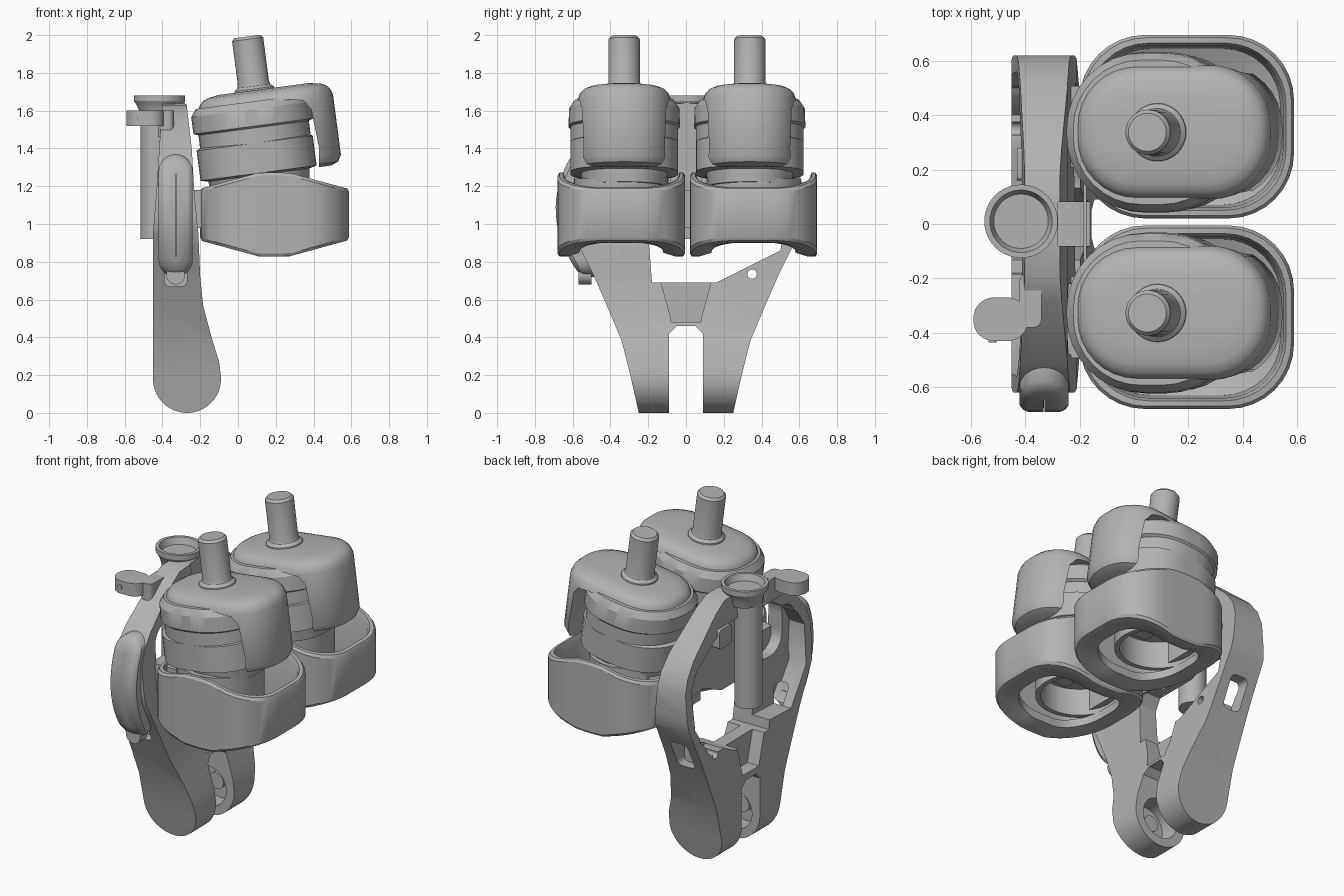
import bpy, bmesh, math
from mathutils import Matrix, Vector

if "Cube" in bpy.data.objects:
    bpy.data.objects.remove(bpy.data.objects["Cube"])

grey = bpy.data.materials.new("plain grey")
grey.use_nodes = True
GREY = (0.45, 0.45, 0.45, 1)
grey.diffuse_color = GREY
grey.node_tree.nodes["Principled BSDF"].inputs["Base Color"].default_value = GREY
parts = []


def loft(name, loops, matrix=None, cyclic=False):
    """Skin a row of equal loops, either capped or joined end to start."""
    bm = bmesh.new()
    rows = [[bm.verts.new(p) for p in loop] for loop in loops]
    n = len(rows[0])
    pairs = list(zip(rows, rows[1:])) + ([(rows[-1], rows[0])] if cyclic else [])
    for a, b in pairs:
        for i in range(n):
            bm.faces.new((a[i], a[(i + 1) % n], b[(i + 1) % n], b[i]))
    if not cyclic:
        bm.faces.new(rows[0])
        bm.faces.new(rows[-1])
    bmesh.ops.recalc_face_normals(bm, faces=bm.faces)
    mesh = bpy.data.meshes.new(name)
    bm.to_mesh(mesh)
    bm.free()
    if matrix:
        mesh.transform(matrix)
    mesh.materials.append(grey)
    ob = bpy.data.objects.new(name, mesh)
    bpy.context.scene.collection.objects.link(ob)
    parts.append(ob)
    return ob


def prism(name, pts, axis, a, b, matrix=None):
    """Extrude a 2D outline along x, y or z."""
    place = {"x": lambda p, d: (d, *p), "y": lambda p, d: (p[0], d, p[1]),
             "z": lambda p, d: (*p, d)}[axis]
    return loft(name, [[place(p, d) for p in pts] for d in (a, b)], matrix)


def outline(hx, hy, r, cx=0, cy=0, steps=8, sub=5):
    """Rounded rectangle with evenly divided straight sides."""
    pts = []
    for k, (sx, sy) in enumerate(((1, 1), (-1, 1), (-1, -1), (1, -1))):
        for i in range(steps + 1):
            a = (k + i / steps) * math.pi / 2
            pts.append(Vector((cx + sx * (hx - r) + r * math.cos(a),
                               cy + sy * (hy - r) + r * math.sin(a))))
    out, m = [], steps + 1
    for i, p in enumerate(pts):
        out.append(p)
        if i % m == steps:
            q = pts[(i + 1) % len(pts)]
            out += [p.lerp(q, t / sub) for t in range(1, sub)]
    return out


def circle(r, cx=0, cy=0, n=40, start=0, turn=1):
    return [(cx + r * math.cos(2 * math.pi * (start + turn * i / n)),
             cy + r * math.sin(2 * math.pi * (start + turn * i / n))) for i in range(n)]


def mirrored(half):
    """Complete an outline symmetric about its first coordinate."""
    return half + [(-p[0], p[1]) for p in reversed(half) if p[0] > 0]


def boolean(ob, cutter, op="DIFFERENCE"):
    mod = ob.modifiers.new("cut", "BOOLEAN")
    mod.object, mod.operation, mod.solver = cutter, op, "EXACT"
    graph = bpy.context.evaluated_depsgraph_get()
    mesh = bpy.data.meshes.new_from_object(ob.evaluated_get(graph))
    ob.modifiers.clear()
    ob.data = mesh
    parts.remove(cutter)
    bpy.data.objects.remove(cutter)


def lathe(name, profile, matrix, n=40, cyclic=False):
    return loft(name, [[(*p, z) for p in circle(r, n=n)] for r, z in profile], matrix, cyclic)


def at(x, y, z):
    return Matrix.Translation((x, y, z))


# Bracket: face outline crossed with the side profile
face = mirrored([(0, .46), (.05, .46), (.09, .42), (.09, 0), (.25, 0), (.295, .2),
                 (.34, .38), (.42, .57), (.49, .73), (.56, .87), (.61, .97), (.62, 1.05),
                 (.62, 1.2), (.59, 1.29), (.52, 1.38), (.28, 1.58), (.19, 1.63), (0, 1.64)])
bracket = prism("bracket_frame", face, "x", -.7, .1)
side = circle(.18, -.27, .18, 28, .5, .53) + [
    (-.1, .27), (-.14, .4), (-.185, .57), (-.2, .72), (-.21, .95), (-.23, 1.15), (-.245, 1.4),
    (-.275, 1.66), (-.4, 1.66), (-.43, 1.2), (-.45, .95)]
boolean(bracket, prism("side_profile", side, "y", -1, 1), "INTERSECT")

# Rear pocket, front channel, lower opening, windows and web recess
pocket = mirrored([(0, .75), (.17, .75), (.4, .74), (.55, .96), (.56, 1.2), (.5, 1.3),
                   (.25, 1.46), (.17, 1.48), (0, 1.48)])
boolean(bracket, prism("pocket", pocket, "x", -.8, -.33))
boolean(bracket, prism("front_channel", mirrored([(0, .48), (.08, .48), (.08, 1.7), (0, 1.7)]),
                       "x", -.28, .1))
opening = [(-.18, .69), (.16, .69), (.5, .86), (.52, .98), (.45, 1.08), (.3, 1.1), (.12, 1.02),
           (-.16, 1.02), (-.2, .95)]
boolean(bracket, prism("opening", opening, "x", -.8, .1))
boolean(bracket, prism("front_window", outline(.13, .17, .11, -.35, 1.22), "x", -.8, .1))
boolean(bracket, prism("pin_hole", circle(.025, .35, .735, 20), "x", -.8, .1))
for x0, x1 in ((-.8, -.37), (-.285, .1)):
    web = mirrored([(0, .5), (.08, .5), (.14, .72), (0, .72)])
    boolean(bracket, prism("web_recess", web, "x", x0, x1))
for s in (1, -1):
    boolean(bracket, prism("side_slot", outline(.06, .09, .03, -.33, .76), "y", s * .4, s * .7))
boolean(bracket, prism("foot_recess", circle(.125, -.27, .18), "y", -.22, .22))
for s in (1, -1):
    prism("pivot_boss", circle(.05, -.27, .18), "y", s * .17, s * .24)
prism("panel_pad", outline(.06, .06, .015, .22, 1.42), "x", -.43, -.32)

# Bumper bowed around the front edge of the bracket
loft("edge_bumper", [[(p.x, y + 1.05 * (p.y - 1.08) ** 2, p.y)
                      for p in outline(.09 - d, .325 - d, .0895 - d, -.33, 1.045, sub=10)]
                     for d, y in ((.088, -.6), (0, -.6), (0, -.665), (.012, -.682),
                                  (.03, -.69), (.088, -.69))])
prism("bumper_knob", circle(.05, -.33, .73), "y", -.57, -.5)

# Upright tube with a flared cup and a side tab
lathe("upright_tube", [(.08, .92), (.08, 1.63)], at(-.435, 0, 0))
lathe("tube_cup", [(.1, 1.56), (.112, 1.61), (.125, 1.635), (.135, 1.65), (.135, 1.68),
                   (.115, 1.68), (.1, 1.64)], at(-.415, .01, 0))
tab = [(p.x, p.y) for p in outline(.1, .08, .075, -.49, -.35)]
prism("side_tab", tab, "z", 1.52, 1.6)
prism("tab_arm", outline(.04, .1, .03, -.38, -.28), "z", 1.46, 1.6)
prism("tab_screw", circle(.015, -.52, 1.56, 16), "y", -.435, -.42)


def ring_height(x):
    """Half height of the outer ring, tallest around the middle."""
    x -= .19
    return .222 - .085 * max(0, abs(x) - .08) / .31


def build_unit(s):
    cy = .0075 + s * .35
    # Outer ring with waved upper and lower rims
    loops = []
    for d, k, drop in ((.01, -1, 0), (0, -1, .015), (0, 1, .015), (.01, 1, 0), (.03, 1, 0),
                       (.04, 1, .03), (.05, -1, .1), (.115, -1, .07), (.115, -1, .02),
                       (.05, -1, 0)):
        pts = outline(.394 - d, .337 - d, .24 - d * .6, .194, cy)
        loops.append([(p.x, p.y, 1.05 + k * (ring_height(p.x) - drop)) for p in pts])
    loft("outer_ring", loops, cyclic=True)

    # Inner sleeve, open below, and a cross strap
    lathe("inner_sleeve", [(.25, .95), (.25, 1.24), (.22, 1.24), (.22, .95)],
          at(.12, cy, 0), cyclic=True)
    lathe("sleeve_disc", [(.23, 1.12), (.23, 1.16)], at(.12, cy, 0))
    prism("cross_strap", outline(.2, .04, .02, .38, cy), "z", 1.0, 1.06)

    # Hinge block holding the unit to the bracket
    prism("hinge_block", outline(.1, .15, .03, -.16, cy), "z", .98, 1.18)

    # Everything above the ring leans back a little
    tilt = at(.085, .005 + s * .332, 1.72) @ Matrix.Rotation(math.radians(-7.5), 4, "Y")

    def stack(name, levels, cx=0):
        return loft(name, [[(p.x, p.y, z) for p in outline(hx, hy, r, cx)]
                           for hx, hy, r, z in levels], tilt)

    stack("lower_collar", [(.26, .22, .2, -.53), (.27, .23, .2, -.46), (.31, .285, .25, -.45),
                           (.31, .285, .25, -.29), (.29, .265, .24, -.28)], -.035)
    stack("shroud", [(.295, .285, .26, -.3), (.295, .285, .26, -.21), (.32, .295, .28, -.2),
                     (.32, .292, .28, -.11), (.29, .265, .25, -.07)], -.03)

    # Cap: rounded block with its inner lower part cut away
    levels = [(.06, -.46), (.02, -.445), (0, -.41), (0, -.09), (.012, -.055), (.03, -.035),
              (.06, -.022), (.12, -.012)]
    cap = stack("cap", [(.36 - d, .247 - d, .225 - d, z) for d, z in levels], .05)
    cut = [(-.6, -.09), (.18, -.085), (.25, -.1), (.285, -.15), (.3, -.36), (.27, -.6), (-.6, -.6)]
    boolean(cap, prism("cap_cut", cut, "y", -.5, .5, tilt))

    # Shaft with a small collar and chamfered end
    lathe("shaft", [(.11, -.03), (.105, -.005), (.088, .01), (.083, .03), (.083, .26),
                    (.07, .275)], tilt)


for sign in (1, -1):
    build_unit(sign)

# Thin bar joining the two units
prism("joining_bar", outline(.006, .16, .005, -.18, 0), "z", .98, 1.18)

bpy.ops.object.select_all(action="DESELECT")
for ob in parts:
    ob.select_set(True)
bpy.context.view_layer.objects.active = parts[0]
bpy.ops.object.shade_smooth_by_angle(angle=math.radians(32))
